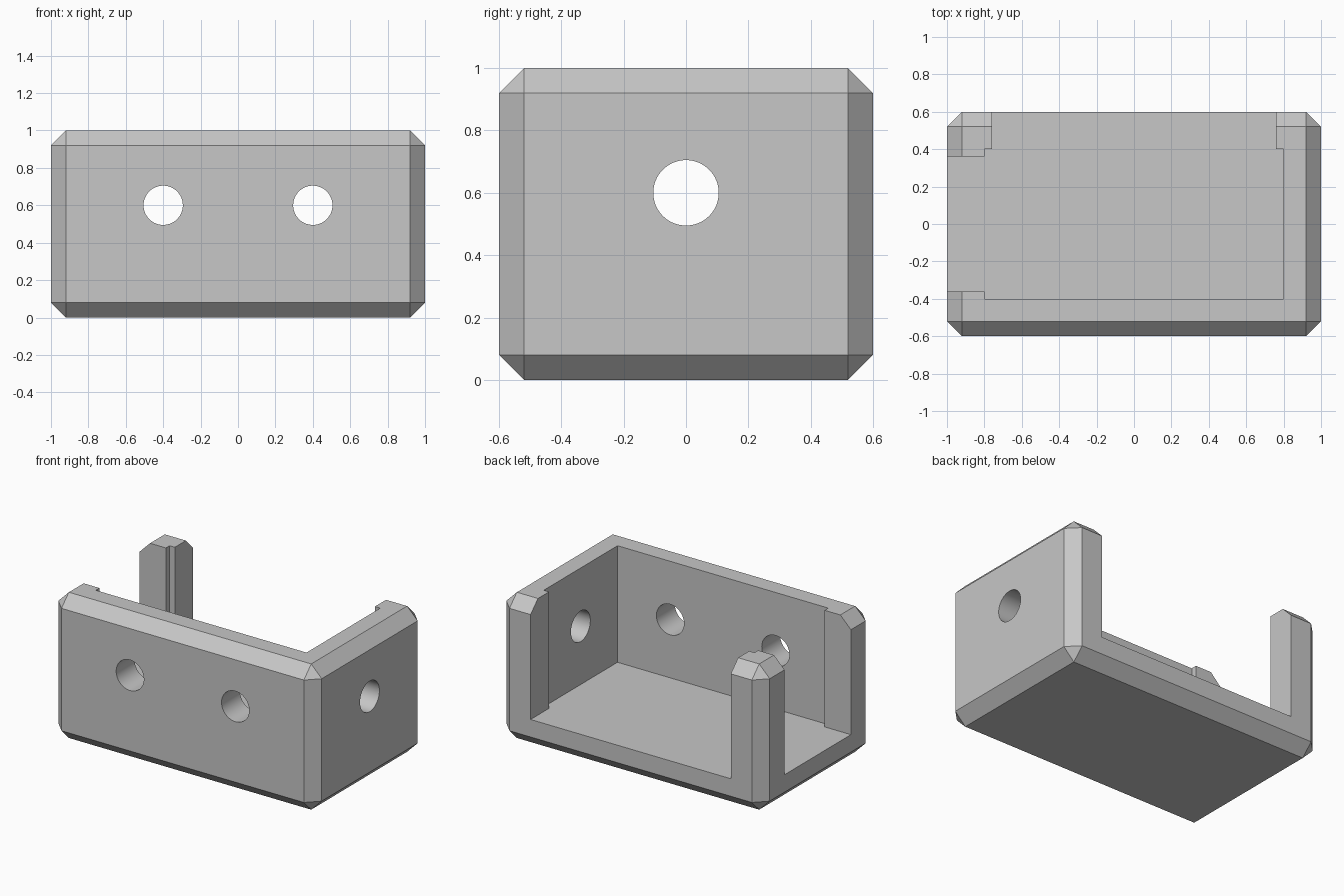
import bpy, bmesh, math
from mathutils import Matrix

if "Cube" in bpy.data.objects:
    bpy.data.objects.remove(bpy.data.objects["Cube"], do_unlink=True)

W, D, H = 2.0, 1.2, 1.0      # outer size
CHAMFER, WALL, LIP = 0.08, 0.2, 0.04
HOLE_R, HOLE_Z = 0.105, 0.6

grey = bpy.data.materials.new("light_grey")
grey.use_nodes = True
colour = (0.57, 0.57, 0.57, 1)
grey.diffuse_color = colour
grey.node_tree.nodes["Principled BSDF"].inputs["Base Color"].default_value = colour


def make_object(name, bm):
    bmesh.ops.recalc_face_normals(bm, faces=bm.faces)
    mesh = bpy.data.meshes.new(name)
    bm.to_mesh(mesh)
    bm.free()
    mesh.materials.append(grey)
    obj = bpy.data.objects.new(name, mesh)
    bpy.context.collection.objects.link(obj)
    return obj


def cut(target, cutter):
    bpy.context.view_layer.objects.active = target
    mod = target.modifiers.new("cut", "BOOLEAN")
    mod.operation, mod.solver, mod.object = "DIFFERENCE", "EXACT", cutter
    bpy.ops.object.modifier_apply(modifier=mod.name)
    bpy.data.objects.remove(cutter, do_unlink=True)


# Chamfered solid block
bm = bmesh.new()
bmesh.ops.create_cube(bm, size=1, matrix=Matrix.Translation((0, 0, H / 2))
                      @ Matrix.Diagonal((W, D, H, 1)))
bmesh.ops.bevel(bm, geom=bm.edges[:], offset=CHAMFER, segments=1,
                profile=0.5, affect="EDGES")
case = make_object("open_case", bm)

# Cavity with wide openings at the back and right, leaving corner posts
x, y = W / 2 - WALL, D / 2 - WALL
ox, oy = x - LIP, y - LIP
outline = [(-x, -y), (x, -y), (x, y), (ox, y), (ox, D), (-ox, D),
           (-ox, y), (-x, y), (-x, oy), (-W, oy), (-W, -oy), (-x, -oy)]
bm = bmesh.new()
floor = bm.faces.new([bm.verts.new((px, py, WALL)) for px, py in outline])
top = bmesh.ops.extrude_face_region(bm, geom=[floor])["geom"]
bmesh.ops.translate(bm, vec=(0, 0, H),
                    verts=[v for v in top if isinstance(v, bmesh.types.BMVert)])
cut(case, make_object("cavity_cutter", bm))

# Round holes: two through the front wall, one through the left wall
for hx, hy, axis in ((-0.4, -0.5, "X"), (0.4, -0.5, "X"), (0.9, 0, "Y")):
    bm = bmesh.new()
    bmesh.ops.create_cone(bm, cap_ends=True, segments=64, radius1=HOLE_R,
                          radius2=HOLE_R, depth=0.4,
                          matrix=Matrix.Translation((hx, hy, HOLE_Z))
                          @ Matrix.Rotation(math.pi / 2, 4, axis))
    cut(case, make_object("hole_cutter", bm))

# Smooth only the hole walls
bpy.context.view_layer.objects.active = case
case.select_set(True)
bpy.ops.object.shade_smooth_by_angle(angle=math.radians(25))
